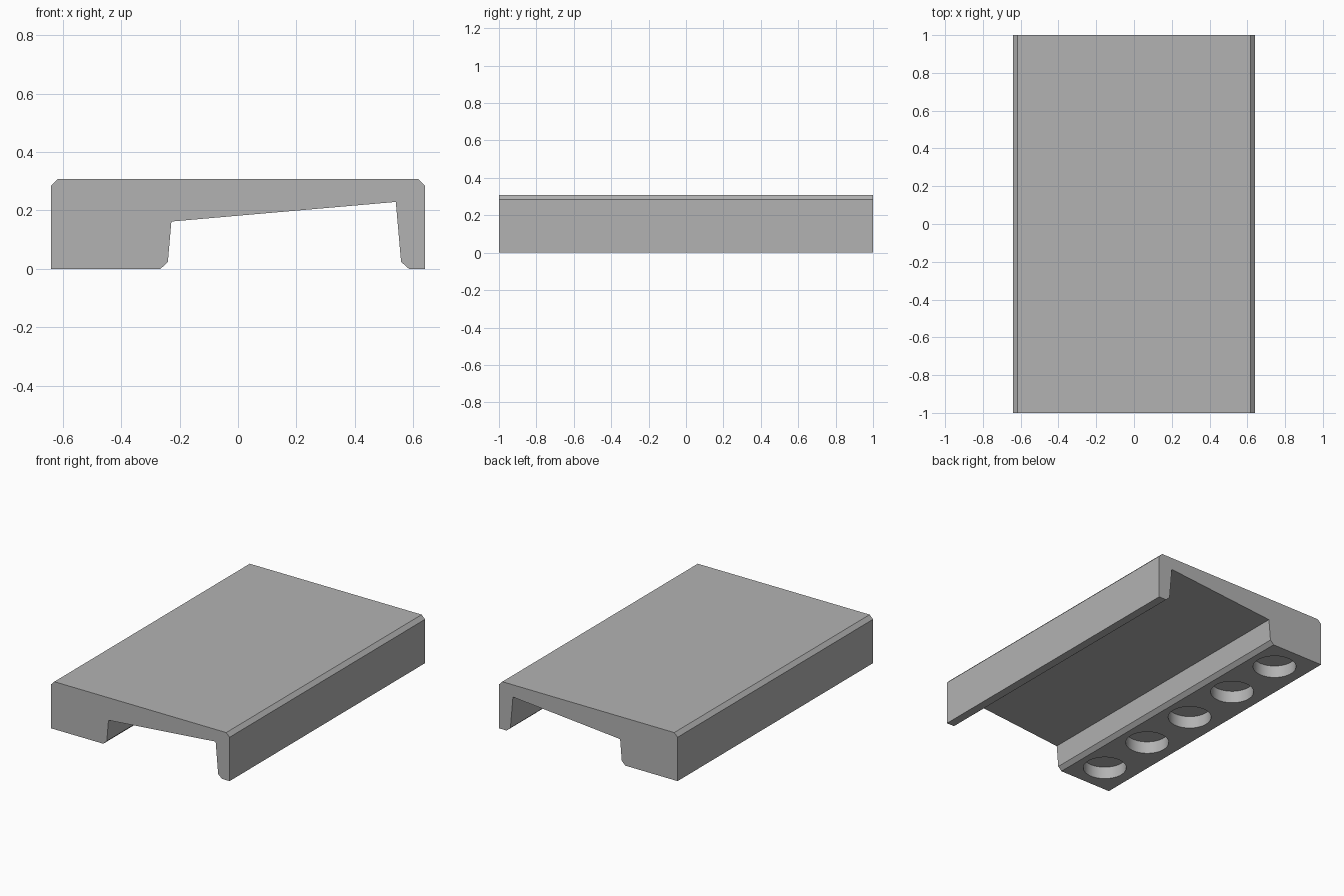
import bpy
import bmesh

cube = bpy.data.objects.get("Cube")
if cube:
    bpy.data.objects.remove(cube, do_unlink=True)

LENGTH = 2.0
HOLE_X, HOLE_RADIUS, HOLE_DEPTH = -0.44, 0.13, 0.08

grey = bpy.data.materials.new("plain_grey")
grey.use_nodes = True
colour = (0.45, 0.45, 0.45, 1)
grey.diffuse_color = colour
grey.node_tree.nodes["Principled BSDF"].inputs["Base Color"].default_value = colour


def finish(bm, name):
    bmesh.ops.recalc_face_normals(bm, faces=bm.faces)
    mesh = bpy.data.meshes.new(name)
    bm.to_mesh(mesh)
    bm.free()
    mesh.materials.append(grey)
    obj = bpy.data.objects.new(name, mesh)
    bpy.context.collection.objects.link(obj)
    return obj


# Channel body: chamfered cross-section extruded front to back
profile = [(-0.64, 0), (-0.265, 0), (-0.24, 0.024), (-0.228, 0.162),
           (0.54, 0.229), (0.558, 0.024), (0.585, 0), (0.64, 0),
           (0.64, 0.284), (0.616, 0.308), (-0.616, 0.308), (-0.64, 0.284)]
bm = bmesh.new()
face = bm.faces.new([bm.verts.new((x, -LENGTH / 2, z)) for x, z in profile])
ext = bmesh.ops.extrude_face_region(bm, geom=[face])
verts = [g for g in ext["geom"] if isinstance(g, bmesh.types.BMVert)]
bmesh.ops.translate(bm, verts=verts, vec=(0, LENGTH, 0))
body = finish(bm, "channel_body")

# Five round sockets sunk into the wide foot
bm = bmesh.new()
for i in range(5):
    made = bmesh.ops.create_cone(bm, cap_ends=True, segments=64, radius1=HOLE_RADIUS,
                                 radius2=HOLE_RADIUS, depth=HOLE_DEPTH * 2)
    bmesh.ops.translate(bm, verts=made["verts"], vec=(HOLE_X, (i - 2) * 0.4, 0))
cutter = finish(bm, "socket_cutter")
cutter.hide_render = True
cutter.hide_viewport = True

cut = body.modifiers.new("sockets", "BOOLEAN")
cut.operation = "DIFFERENCE"
cut.solver = "EXACT"
cut.object = cutter

# Bake the cut, then smooth only the socket walls
bpy.context.view_layer.objects.active = body
body.select_set(True)
bpy.ops.object.modifier_apply(modifier=cut.name)
bpy.data.objects.remove(cutter, do_unlink=True)
bpy.ops.object.shade_smooth_by_angle(angle=0.4)
